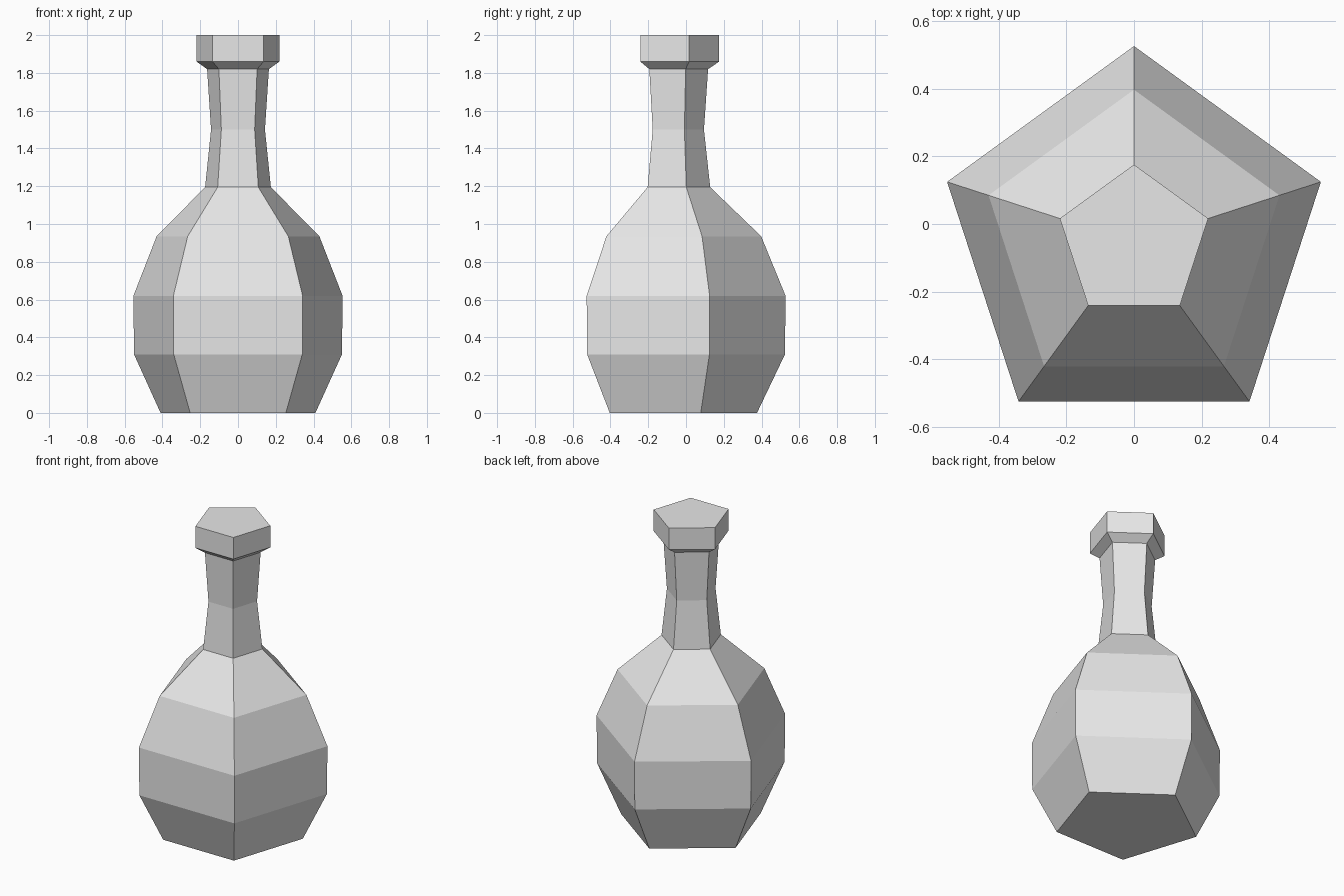
import bpy, bmesh
from math import pi, sin, cos

SIDES = 5
CENTRE_Y = -0.055

cube = bpy.data.objects.get("Cube")
if cube:
    bpy.data.objects.remove(cube, do_unlink=True)

GREY = (0.8, 0.8, 0.8, 1.0)
grey = bpy.data.materials.new("plain grey")
grey.use_nodes = True
grey.diffuse_color = GREY
grey.node_tree.nodes["Principled BSDF"].inputs["Base Color"].default_value = GREY


def pentagon_lathe(name, profile, cap_top):
    """Sweep a (radius, height) profile round a five-sided section, corner to the back."""
    bm = bmesh.new()
    rings = []
    for radius, z in profile:
        angles = [pi / 2 + 2 * pi * i / SIDES for i in range(SIDES)]
        rings.append([bm.verts.new((radius * cos(a), CENTRE_Y + radius * sin(a), z))
                      for a in angles])
    for low, high in zip(rings, rings[1:]):
        for i in range(SIDES):
            j = (i + 1) % SIDES
            bm.faces.new((low[i], low[j], high[j], high[i]))
    bm.faces.new(rings[0][::-1])
    if cap_top:
        bm.faces.new(rings[-1])
    mesh = bpy.data.meshes.new(name)
    bm.to_mesh(mesh)
    bm.free()
    mesh.materials.append(grey)
    obj = bpy.data.objects.new(name, mesh)
    bpy.context.collection.objects.link(obj)
    return obj


# Round belly, sloping shoulder and waisted neck
pentagon_lathe("bottle", [(0.431, 0), (0.579, 0.31), (0.582, 0.62), (0.453, 0.935),
                          (0.183, 1.195), (0.15, 1.5), (0.172, 1.82)], cap_top=False)

# Stopper with a chamfered underside
pentagon_lathe("stopper", [(0.172, 1.82), (0.231, 1.86), (0.231, 2.0)], cap_top=True)
